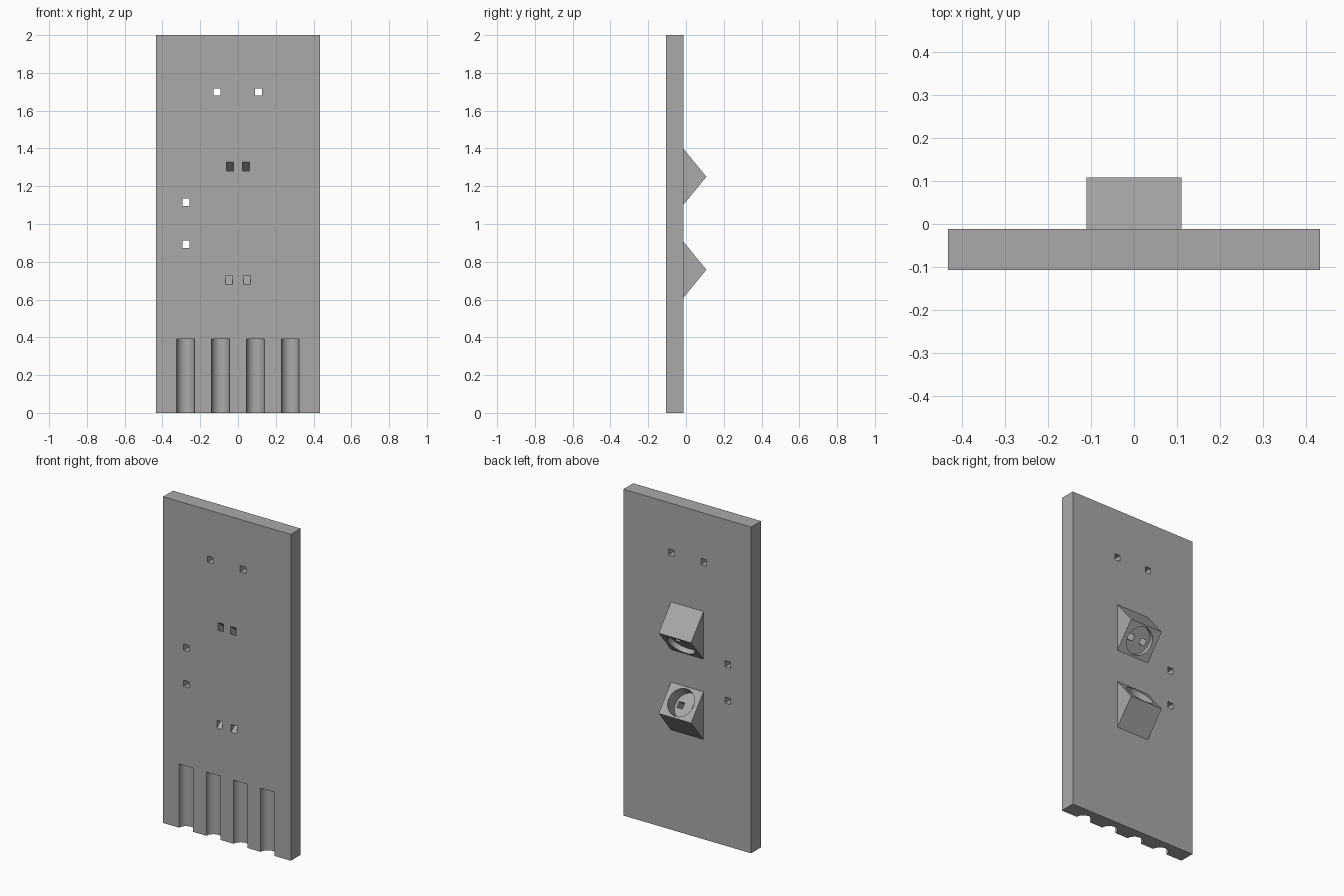
import bpy
import math
from mathutils import Matrix, Vector

if "Cube" in bpy.data.objects:
    bpy.data.objects.remove(bpy.data.objects["Cube"])

gray = bpy.data.materials.new("plain gray")
gray.use_nodes = True
gray.diffuse_color = (0.4, 0.4, 0.4, 1)
gray.node_tree.nodes["Principled BSDF"].inputs["Base Color"].default_value = (0.4, 0.4, 0.4, 1)

FRONT, BACK = -0.107, -0.012      # plate faces in y
APEX = 0.108                      # ridge of the housings in y
HALF_W, HALF_H = 0.11, 0.146      # housing half width and half height


def box(name, center, size, rotation=None):
    bpy.ops.mesh.primitive_cube_add(size=1)
    ob = bpy.context.object
    ob.name = name
    ob.matrix_world = (Matrix.Translation(center) @ (rotation or Matrix())
                       @ Matrix.Diagonal((*size, 1)))
    return ob


def cylinder(name, center, radius, depth, rotation=None):
    bpy.ops.mesh.primitive_cylinder_add(vertices=64, radius=radius, depth=depth)
    ob = bpy.context.object
    ob.name = name
    ob.matrix_world = Matrix.Translation(center) @ (rotation or Matrix())
    return ob


def wedge(name, z):
    profile = [(BACK, z - HALF_H), (APEX, z), (BACK, z + HALF_H)]
    verts = [(x, y, h) for x in (-HALF_W, HALF_W) for y, h in profile]
    faces = [(0, 2, 1), (3, 4, 5), (0, 1, 4, 3), (1, 2, 5, 4), (2, 0, 3, 5)]
    mesh = bpy.data.meshes.new(name)
    mesh.from_pydata(verts, [], faces)
    ob = bpy.data.objects.new(name, mesh)
    bpy.context.collection.objects.link(ob)
    return ob


def cut(ob, cutters):
    bpy.context.view_layer.update()
    for cutter in cutters:
        mod = ob.modifiers.new("cut", 'BOOLEAN')
        mod.operation = 'DIFFERENCE'
        mod.solver = 'EXACT'
        mod.object = cutter
    bpy.ops.object.select_all(action='DESELECT')
    bpy.context.view_layer.objects.active = ob
    ob.select_set(True)
    for mod in list(ob.modifiers):
        bpy.ops.object.modifier_apply(modifier=mod.name)
    ob.data.materials.clear()
    ob.data.materials.append(gray)
    bpy.ops.object.shade_smooth_by_angle(angle=math.radians(30))


# Mounting plate
plate = box("plate", (0, (FRONT + BACK) / 2, 1), (0.866, BACK - FRONT, 2))
plate_cutters = []
all_cutters = []

# Square holes straight through the plate
for x, z in [(-0.112, 1.698), (0.109, 1.698), (-0.275, 1.115), (-0.275, 0.893)]:
    plate_cutters.append(box("square_hole", (x, -0.06, z), (0.038, 0.3, 0.038)))

# Half-round finger grooves at the bottom front
for i in range(4):
    plate_cutters.append(cylinder("groove", (-0.277 + i * 0.1845, FRONT, 0.14), 0.0475, 0.5))

# Wedge housings: a round pocket in the facing slope, two slanted lead holes behind it
housings = []
for name, z, side, depth, spread in [("upper_housing", 1.25, -1, 0.03, 0.043),
                                     ("lower_housing", 0.758, 1, 0.085, 0.048)]:
    housing = wedge(name, z)
    normal = Vector((0, HALF_H, side * (APEX - BACK))).normalized()
    center = Vector((0, (APEX + BACK) / 2, z + side * HALF_H / 2))
    turn = Matrix.Rotation(math.atan2(-normal.y, normal.z), 4, 'X')
    cutters = [cylinder("pocket", center, 0.083, depth * 2, turn)]
    for x in (-spread, spread):
        cutters.append(box("lead_hole", center - normal * 0.14 + Vector((x, 0, 0)),
                           (0.038, 0.036, 0.24), turn))
    housings.append((housing, cutters))
    plate_cutters += cutters
    all_cutters += cutters

cut(plate, plate_cutters)
for housing, cutters in housings:
    cut(housing, cutters)
for cutter in set(plate_cutters + all_cutters):
    bpy.data.objects.remove(cutter)
